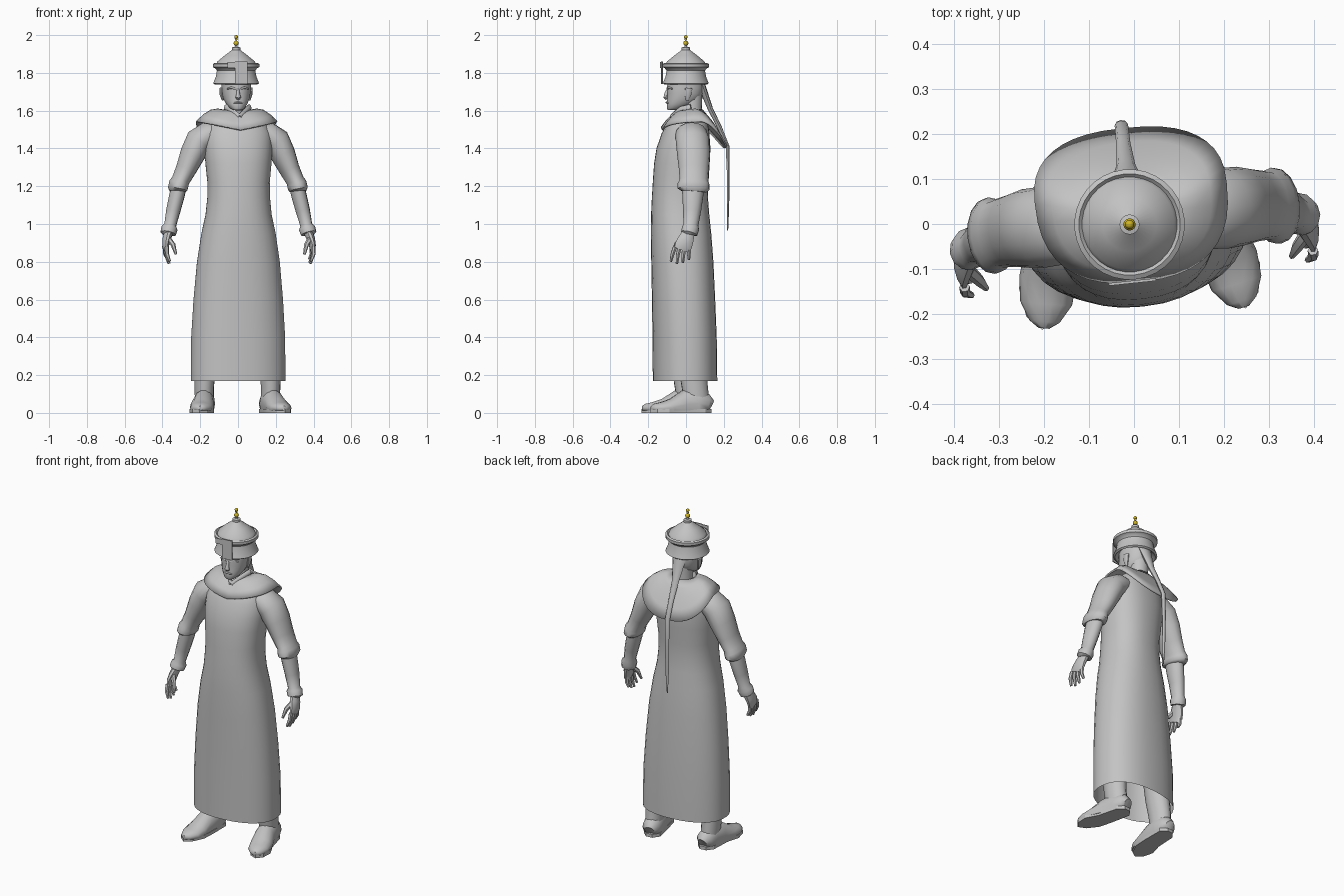
import bpy, bmesh, math
from mathutils import Vector, Matrix

TURN = Matrix.Rotation(math.radians(6), 4, 'Z')   # the figure stands slightly turned
X, Y, Z = Vector((1, 0, 0)), Vector((0, 1, 0)), Vector((0, 0, 1))


def material(name, col):
    m = bpy.data.materials.new(name)
    m.diffuse_color = (*col, 1)
    return m


GREY = material("plain grey", (0.55, 0.55, 0.55))
GOLD = material("gold", (0.62, 0.46, 0.02))


def finish(name, bm, mat=GREY, angle=45):
    bmesh.ops.recalc_face_normals(bm, faces=bm.faces)
    bm.transform(TURN)
    me = bpy.data.meshes.new(name)
    bm.to_mesh(me)
    bm.free()
    me.materials.append(mat)
    ob = bpy.data.objects.new(name, me)
    bpy.context.collection.objects.link(ob)
    bpy.ops.object.select_all(action='DESELECT')
    ob.select_set(True)
    bpy.context.view_layer.objects.active = ob
    bpy.ops.object.shade_smooth_by_angle(angle=math.radians(angle))
    return ob


def skin(bm, rings, caps=(True, True), closed=True):
    rows = [[bm.verts.new(p) for p in r] for r in rings]
    n = len(rows[0])
    for a, b in zip(rows, rows[1:]):
        for i in range(n if closed else n - 1):
            j = (i + 1) % n
            bm.faces.new((a[i], a[j], b[j], b[i]))
    if caps[0]:
        bm.faces.new(rows[0])
    if caps[1]:
        bm.faces.new(rows[-1])


def oval(n, power=2.0):
    out = []
    for i in range(n):
        a = 2 * math.pi * i / n
        c, s = math.cos(a), math.sin(a)
        out.append((math.copysign(abs(c) ** (2 / power), c),
                    math.copysign(abs(s) ** (2 / power), s)))
    return out


def tube(name, pts, n=12, side=1, ref=Y, floor=None, caps=(True, True), power=2.0):
    """Loft ovals along a path of (x, y, z, radius_u, radius_v)."""
    bm = bmesh.new()
    rings = []
    P = [Vector(p[:3]) for p in pts]
    for i, p in enumerate(pts):
        t = (P[min(i + 1, len(P) - 1)] - P[max(i - 1, 0)]).normalized()
        u = ref.cross(t).normalized()
        v = t.cross(u)
        ring = [P[i] + u * c * p[3] + v * s * p[4] for c, s in oval(n, power)]
        for q in ring:
            q.x *= side
            if floor is not None:
                q.z = max(q.z, floor)
        rings.append(ring)
    skin(bm, rings, caps)
    return finish(name, bm)


def stack(name, rows, n=24, power=2.0, caps=(True, True), x=0.0):
    """Loft level ovals from rows of (z, half_width, front_y, back_y)."""
    bm = bmesh.new()
    skin(bm, [[(x + c * w, (f + b) / 2 + s * (b - f) / 2, z)
               for c, s in oval(n, power)] for z, w, f, b in rows], caps)
    return finish(name, bm)


def lathe(name, prof, n=32, centre=(-0.01, 0)):
    bm = bmesh.new()
    skin(bm, [[(centre[0] + c * r, centre[1] + s * r, z) for c, s in oval(n)] for r, z in prof])
    return finish(name, bm, angle=30)


# long robe, open at the hem
stack("robe", [(0.17, 0.252, -0.173, 0.163), (0.4, 0.25, -0.175, 0.16), (0.6, 0.238, -0.178, 0.152),
               (0.8, 0.22, -0.182, 0.143), (0.95, 0.197, -0.185, 0.132), (1.05, 0.175, -0.184, 0.122),
               (1.14, 0.166, -0.18, 0.115), (1.22, 0.165, -0.175, 0.118), (1.32, 0.175, -0.168, 0.124),
               (1.4, 0.18, -0.155, 0.128), (1.48, 0.178, -0.127, 0.122), (1.53, 0.155, -0.1, 0.115),
               (1.57, 0.11, -0.06, 0.1), (1.6, 0.068, -0.03, 0.09)],
      n=32, power=2.3, caps=(False, True))

# shoulder cape, low at the back and shallow on the chest
bm = bmesh.new()
N = 40
inner, outer = oval(N), oval(N, 2.5)
rings = []
for t in (0, 0.25, 0.5, 0.75, 1):
    ring = []
    for (ci, si), (co, so) in zip(inner, outer):
        xo = 0.215 * co
        if so < 0:
            yo, zo = 0.07 + 0.2 * so, 1.50 + 0.045 * abs(co)
        else:
            yo, zo = 0.07 + 0.145 * so, 1.545 - 0.14 * so ** 1.6
        a = Vector((0.066 * ci, 0.03 + 0.06 * si, 1.605))
        p = a.lerp(Vector((xo, yo, zo)), t)
        p.z += 0.03 * math.sin(math.pi * t) * (1 - 0.5 * abs(si))
        ring.append(p)
    rings.append(ring)
skin(bm, rings, (False, False))
cape = finish("shoulder_cape", bm)
mod = cape.modifiers.new("thickness", 'SOLIDIFY')
mod.thickness = 0.01

# crossed neckline
for s in (-1, 1):
    tube("neckline", [(0.062, 0.02, 1.615, 0.012, 0.02), (0.045, -0.03, 1.605, 0.012, 0.018),
                      (0.0, -0.075, 1.565, 0.012, 0.016)], 8, s, ref=Z)

# neck, head and facial features
stack("neck", [(1.54, 0.058, -0.03, 0.09), (1.62, 0.05, -0.02, 0.085), (1.72, 0.055, -0.02, 0.09)], 16, x=-0.005)
stack("head", [(1.603, 0.022, -0.095, -0.05), (1.613, 0.038, -0.101, -0.01), (1.635, 0.056, -0.101, 0.04),
               (1.66, 0.068, -0.1, 0.075), (1.69, 0.075, -0.098, 0.09), (1.72, 0.078, -0.1, 0.095),
               (1.77, 0.08, -0.095, 0.095)], 20, x=-0.01, power=2.2)
tube("nose", [(-0.01, -0.095, 1.715, 0.007, 0.006), (-0.01, -0.104, 1.69, 0.009, 0.01),
              (-0.01, -0.107, 1.67, 0.015, 0.012), (-0.01, -0.1, 1.662, 0.01, 0.008)], 8)
tube("mouth", [(-0.034, -0.093, 1.641, 0.004, 0.003), (-0.01, -0.102, 1.643, 0.006, 0.006),
               (0.014, -0.093, 1.641, 0.004, 0.003)], 8, ref=Z)
for s in (-1, 1):
    tube("brow", [(-0.01 + s * 0.014, -0.097, 1.716, 0.005, 0.005), (-0.01 + s * 0.035, -0.093, 1.722, 0.005, 0.006),
                  (-0.01 + s * 0.055, -0.078, 1.716, 0.005, 0.004)], 8, ref=Z)
    tube("ear", [(-0.01 + s * 0.07, 0.0, 1.655, 0.006, 0.008), (-0.01 + s * 0.078, 0.004, 1.685, 0.009, 0.018),
                 (-0.01 + s * 0.08, 0.008, 1.72, 0.009, 0.02)], 10)

# hat: flared brim, rolled band, conical crown and cap
lathe("hat", [(0.085, 1.765), (0.112, 1.738), (0.122, 1.745), (0.108, 1.78), (0.102, 1.812), (0.112, 1.825),
              (0.123, 1.83), (0.123, 1.847), (0.113, 1.853), (0.106, 1.846), (0.1, 1.86),
              (0.06, 1.893), (0.024, 1.92), (0.022, 1.922), (0.022, 1.935), (0.008, 1.938), (0.005, 1.95)])
bm = bmesh.new()
for z, r in ((1.957, 0.0135), (1.978, 0.007), (1.99, 0.010)):
    bmesh.ops.create_uvsphere(bm, u_segments=16, v_segments=10, radius=r,
                              matrix=Matrix.Translation((-0.01, 0, z)))
finish("finial", bm, GOLD)

# paper strip hanging in front of the hat, with a side tab
for name, x0, x1, z0, z1 in (("hat_strip", -0.03, 0.036, 1.742, 1.86), ("hat_strip_tab", -0.07, -0.03, 1.825, 1.857)):
    bm = bmesh.new()
    bmesh.ops.create_cube(bm, size=1, matrix=Matrix.Translation(((x0 + x1) / 2, -0.128, (z0 + z1) / 2))
                          @ Matrix.Diagonal((x1 - x0, 0.006, z1 - z0, 1)))
    finish(name, bm)

# long braid down the back
tube("braid", [(-0.005, 0.075, 1.76, 0.05, 0.02), (-0.005, 0.1, 1.69, 0.035, 0.018), (-0.005, 0.13, 1.61, 0.022, 0.014),
               (-0.005, 0.18, 1.51, 0.016, 0.012), (-0.005, 0.222, 1.41, 0.015, 0.01),
               (-0.005, 0.226, 1.25, 0.013, 0.007), (-0.005, 0.224, 1.08, 0.01, 0.006),
               (-0.005, 0.222, 0.965, 0.003, 0.003)], 8)

for s, tag in ((-1, "right"), (1, "left")):
    # wide sleeve with turned cuff
    tube(tag + "_sleeve", [(0.1, 0.01, 1.485, 0.055, 0.075), (0.155, 0.012, 1.475, 0.068, 0.085),
                           (0.205, 0.014, 1.44, 0.074, 0.09), (0.24, 0.015, 1.37, 0.067, 0.088),
                           (0.275, 0.013, 1.29, 0.055, 0.08), (0.305, 0.01, 1.23, 0.048, 0.076),
                           (0.314, 0.008, 1.212, 0.053, 0.085), (0.321, 0.007, 1.185, 0.052, 0.085),
                           (0.322, 0.006, 1.172, 0.042, 0.068)], 16, s)
    # forearm ending in a flared wrist cuff
    tube(tag + "_forearm", [(0.305, 0.006, 1.24, 0.04, 0.06), (0.325, 0.002, 1.15, 0.041, 0.056),
                            (0.345, -0.004, 1.07, 0.038, 0.048), (0.362, -0.012, 0.995, 0.032, 0.04),
                            (0.366, -0.014, 0.978, 0.044, 0.046), (0.374, -0.022, 0.95, 0.042, 0.044),
                            (0.374, -0.023, 0.945, 0.028, 0.034)], 12, s)
    # hand: palm, four fingers and a thumb
    tube(tag + "_palm", [(0.37, -0.022, 0.96, 0.024, 0.032), (0.384, -0.04, 0.92, 0.022, 0.043),
                         (0.391, -0.055, 0.885, 0.018, 0.048), (0.39, -0.064, 0.862, 0.012, 0.044)], 10, s)
    for k in range(4):
        y = -0.1 + k * 0.025
        drop = (0.0, -0.012, -0.006, 0.01)[k]
        tube(tag + "_finger", [(0.39, y, 0.878, 0.012, 0.012), (0.39, y - 0.013 + 0.004 * k, 0.84, 0.011, 0.011),
                               (0.376, y - 0.02 + 0.007 * k, 0.802 + drop, 0.007, 0.007)], 6, s)
    tube(tag + "_thumb", [(0.38, -0.06, 0.925, 0.015, 0.016), (0.355, -0.09, 0.89, 0.013, 0.013),
                          (0.342, -0.108, 0.84, 0.007, 0.007)], 6, s)
    # leg and shoe with a pointed toe and flat sole
    tube(tag + "_leg", [(0.15, 0.0, 0.6, 0.075, 0.085), (0.172, 0.015, 0.25, 0.058, 0.075),
                        (0.177, 0.028, 0.14, 0.052, 0.07), (0.175, 0.038, 0.06, 0.05, 0.068)], 14, s)
    tube(tag + "_shoe", [(0.168, 0.112, 0.035, 0.03, 0.036), (0.17, 0.095, 0.045, 0.05, 0.055),
                         (0.175, 0.04, 0.05, 0.057, 0.08), (0.187, -0.03, 0.045, 0.057, 0.075),
                         (0.203, -0.1, 0.03, 0.064, 0.045), (0.213, -0.155, 0.025, 0.058, 0.032),
                         (0.221, -0.195, 0.024, 0.034, 0.024), (0.224, -0.21, 0.024, 0.012, 0.012)],
         14, s, ref=Z, floor=0.012)
    bm = bmesh.new()
    outline = [(0.15, 0.115), (0.19, 0.115), (0.222, 0.08), (0.24, -0.04), (0.27, -0.115), (0.26, -0.18),
               (0.228, -0.213), (0.185, -0.19), (0.145, -0.125), (0.132, -0.04), (0.12, 0.08)]
    skin(bm, [[(s * x, y, z) for x, y in outline] for z in (0, 0.02)])
    finish(tag + "_sole", bm, angle=30)
